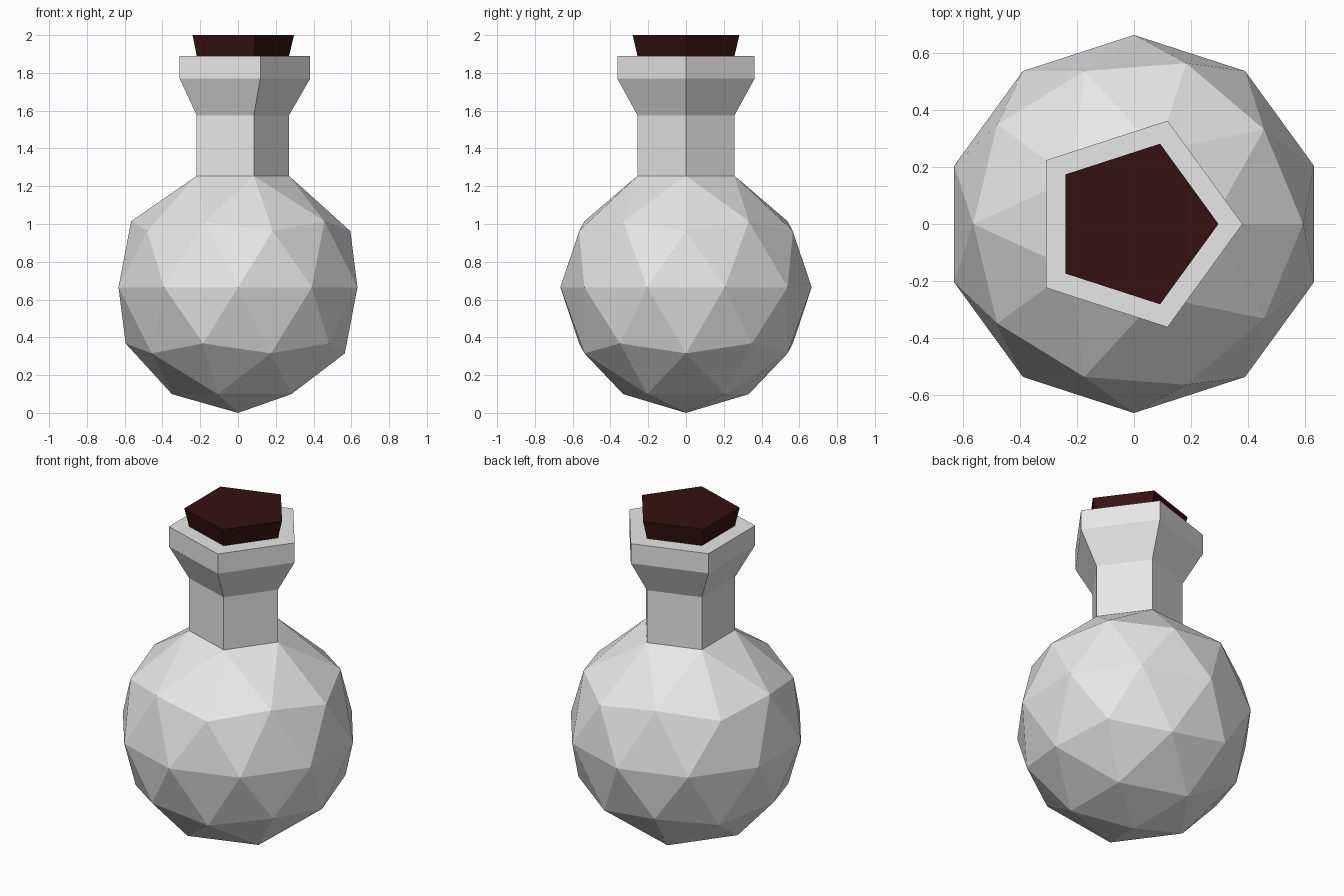
import bpy, bmesh
from math import sin, cos, tau

cube = bpy.data.objects.get("Cube")
if cube:
    bpy.data.objects.remove(cube, do_unlink=True)


def material(name, rgb):
    mat = bpy.data.materials.new(name)
    mat.use_nodes = True
    mat.diffuse_color = (*rgb, 1)
    mat.node_tree.nodes["Principled BSDF"].inputs["Base Color"].default_value = (*rgb, 1)
    return mat


def add_object(name, bm, mat):
    bmesh.ops.recalc_face_normals(bm, faces=bm.faces)
    mesh = bpy.data.meshes.new(name)
    bm.to_mesh(mesh)
    bm.free()
    mesh.materials.append(mat)
    obj = bpy.data.objects.new(name, mesh)
    bpy.context.collection.objects.link(obj)
    return obj


def pentagon(bm, radius, z):
    return [bm.verts.new((radius * cos(i * tau / 5), radius * sin(i * tau / 5), z))
            for i in range(5)]


def bridge(bm, low, high):
    for i in range(5):
        j = (i + 1) % 5
        bm.faces.new((low[i], low[j], high[j], high[i]))


glass = material("pale grey glass", (0.8, 0.8, 0.8))
cork = material("dark red brown stopper", (0.036, 0.006, 0.006))

# Round faceted body, opened at the top where the neck begins
R = 0.665
bm = bmesh.new()
bmesh.ops.create_icosphere(bm, subdivisions=2, radius=R)
bmesh.ops.translate(bm, verts=bm.verts, vec=(0, 0, R))
pole = max(bm.verts, key=lambda v: v.co.z)
ring = [e.other_vert(pole) for e in pole.link_edges]
bmesh.ops.delete(bm, geom=[pole], context='VERTS')
for v in ring:
    direction = v.co.xy.normalized() * 0.27
    v.co = (direction.x, direction.y, 1.255)

# Neck, flared collar and flat rim
profile = [(0.27, 1.255), (0.27, 1.575), (0.382, 1.77), (0.382, 1.89), (0.27, 1.89)]
rings = [pentagon(bm, r, z) for r, z in profile]
for low, high in zip(rings, rings[1:]):
    bridge(bm, low, high)
bmesh.ops.remove_doubles(bm, verts=bm.verts, dist=0.002)
add_object("flask_body", bm, glass)

# Tapered stopper seated in the rim
bm = bmesh.new()
low, high = pentagon(bm, 0.27, 1.89), pentagon(bm, 0.297, 2.0)
bridge(bm, low, high)
bm.faces.new(high)
bm.faces.new(low[::-1])
add_object("stopper", bm, cork)
